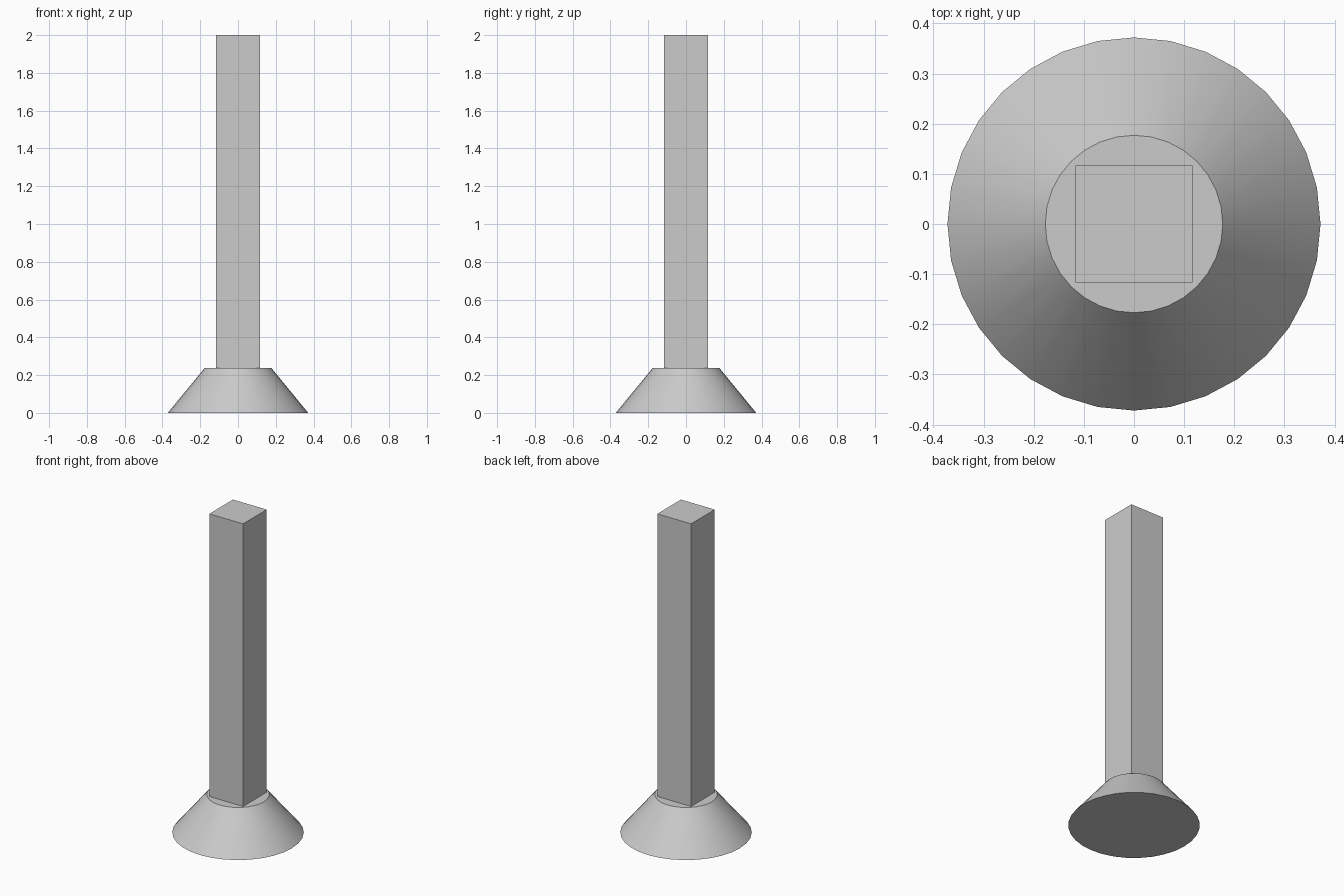
import bpy, math

if "Cube" in bpy.data.objects:
    bpy.data.objects.remove(bpy.data.objects["Cube"])

BASE_H, TOTAL_H = 0.237, 2.0
BASE_R, TOP_R = 0.372, 0.177
POST_W = 0.233

# Flared round base
bpy.ops.mesh.primitive_cone_add(vertices=32, radius1=BASE_R, radius2=TOP_R,
                                depth=BASE_H, location=(0, 0, BASE_H / 2))
base = bpy.context.object
base.name = "flared_base"
bpy.ops.object.shade_smooth_by_angle(angle=math.radians(30))

# Square post standing on the base
post_h = TOTAL_H - BASE_H
bpy.ops.mesh.primitive_cube_add(size=1, location=(0, 0, BASE_H + post_h / 2))
post = bpy.context.object
post.name = "square_post"
post.scale = (POST_W, POST_W, post_h)
bpy.ops.object.transform_apply(location=False, rotation=False, scale=True)
